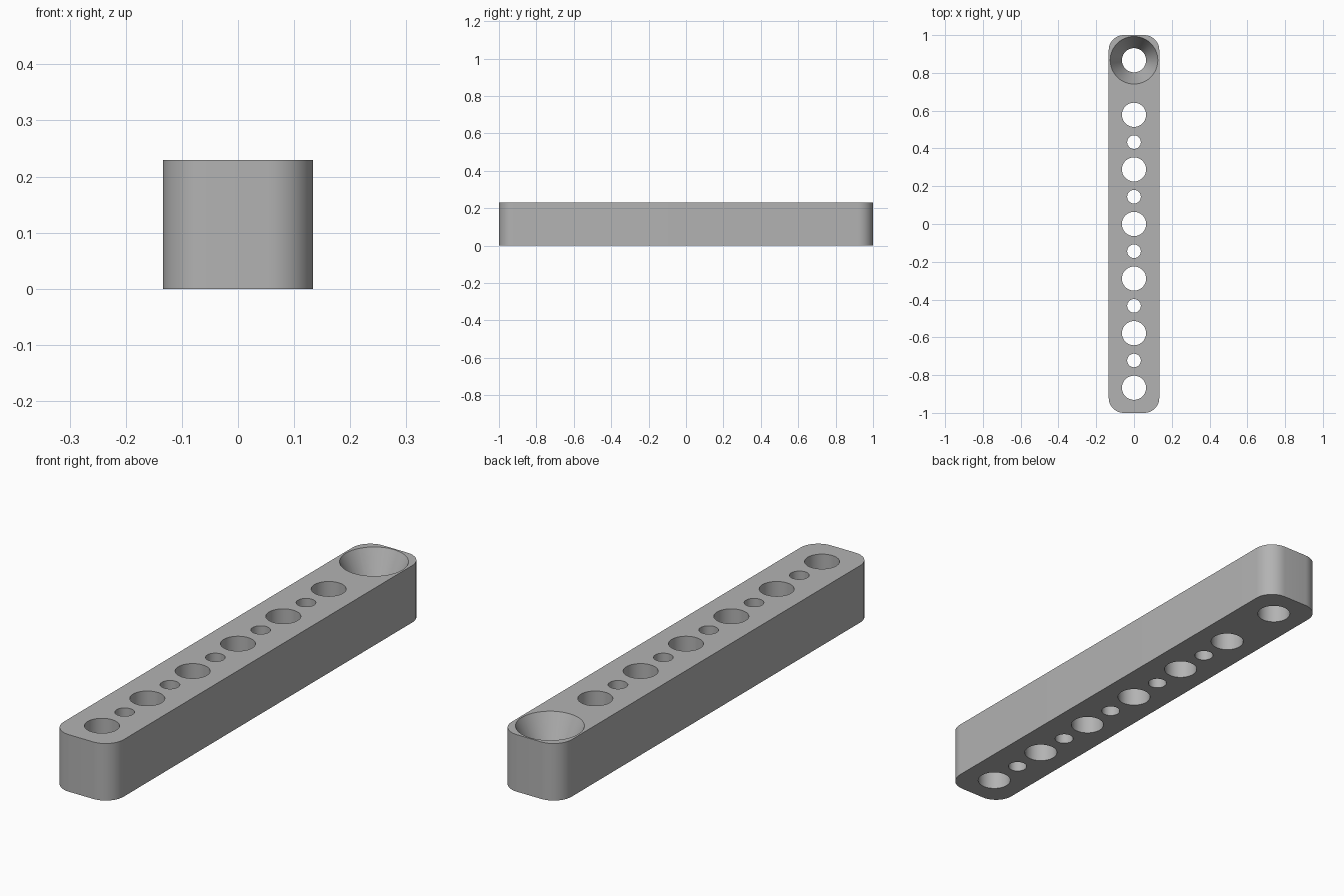
import bpy, bmesh, math

LENGTH, WIDTH, HEIGHT = 2.0, 0.268, 0.23
CORNER, PITCH = 0.08, 0.289
BIG, SMALL, SINK, SINK_DEPTH = 0.064, 0.036, 0.126, 0.13

cube = bpy.data.objects.get("Cube")
if cube:
    bpy.data.objects.remove(cube)

grey = bpy.data.materials.new("plain grey")
grey.use_nodes = True
colour = (0.45, 0.45, 0.45, 1)
grey.diffuse_color = colour
grey.node_tree.nodes["Principled BSDF"].inputs["Base Color"].default_value = colour


def to_object(name, bm):
    bmesh.ops.recalc_face_normals(bm, faces=bm.faces)
    mesh = bpy.data.meshes.new(name)
    bm.to_mesh(mesh)
    bm.free()
    mesh.materials.append(grey)
    obj = bpy.data.objects.new(name, mesh)
    bpy.context.collection.objects.link(obj)
    return obj


def add_turned(bm, y, profile, sides=64):
    """Add a closed solid turned about a vertical axis from (radius, z) pairs."""
    rings = []
    for r, z in profile:
        turns = [2 * math.pi * i / sides for i in range(sides)]
        rings.append([bm.verts.new((r * math.cos(a), y + r * math.sin(a), z)) for a in turns])
    for low, high in zip(rings, rings[1:]):
        for i in range(sides):
            j = (i + 1) % sides
            bm.faces.new((low[i], low[j], high[j], high[i]))
    bm.faces.new(rings[0])
    bm.faces.new(rings[-1])


# Bar with rounded upright corners
bm = bmesh.new()
bmesh.ops.create_cube(bm, size=1)
for v in bm.verts:
    v.co = (v.co.x * WIDTH, v.co.y * LENGTH, (v.co.z + 0.5) * HEIGHT)
upright = [e for e in bm.edges if abs(e.verts[0].co.z - e.verts[1].co.z) > 0.1]
bmesh.ops.bevel(bm, geom=upright, offset=CORNER, segments=12, profile=0.5, affect='EDGES')
bar = to_object("drilled_bar", bm)

# Hole cutters: six large, five small between them, one countersunk at the back
bm = bmesh.new()
over = 0.02
first = -3 * PITCH
for i in range(6):
    add_turned(bm, first + i * PITCH, [(BIG, -over), (BIG, HEIGHT + over)])
for i in range(5):
    add_turned(bm, first + (i + 0.5) * PITCH, [(SMALL, -over), (SMALL, HEIGHT + over)])
slope = (SINK - BIG) / SINK_DEPTH
add_turned(bm, -first, [(BIG, -over), (BIG, HEIGHT - SINK_DEPTH),
                        (SINK + slope * over, HEIGHT + over)])
cutter = to_object("hole_cutter", bm)
cutter.hide_render = True

# Drill the bar and discard the cutter
drill = bar.modifiers.new("holes", 'BOOLEAN')
drill.operation = 'DIFFERENCE'
drill.solver = 'EXACT'
drill.object = cutter
bpy.ops.object.select_all(action='DESELECT')
bpy.context.view_layer.objects.active = bar
bar.select_set(True)
bpy.ops.object.modifier_apply(modifier=drill.name)
bpy.data.objects.remove(cutter)
bpy.ops.object.shade_smooth_by_angle(angle=math.radians(25))
